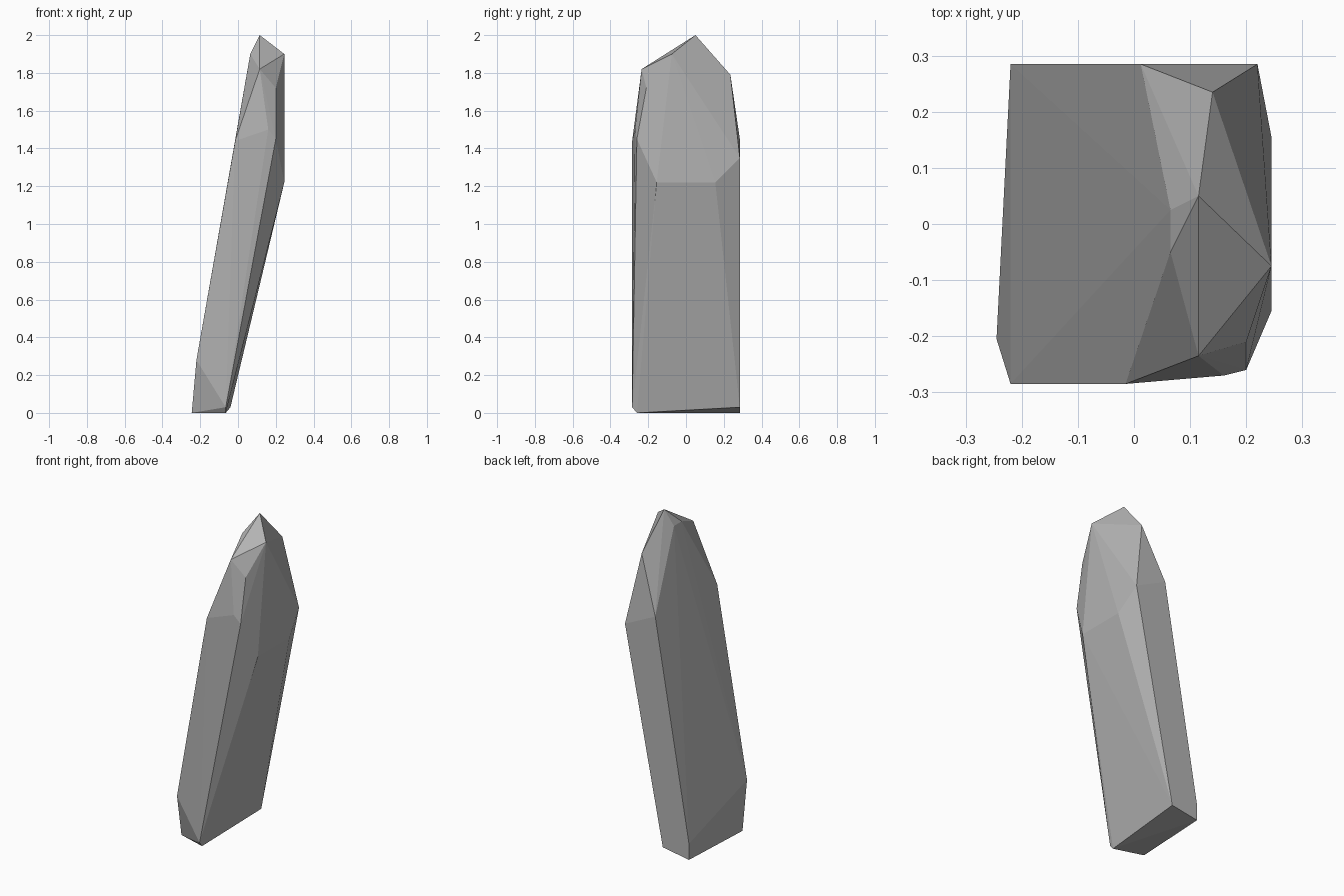
import bpy
import bmesh

cube = bpy.data.objects.get("Cube")
if cube:
    bpy.data.objects.remove(cube, do_unlink=True)

# Plain grey stone
stone = bpy.data.materials.new("grey_stone")
stone.use_nodes = True
grey = (0.45, 0.45, 0.45, 1)
stone.diffuse_color = grey
stone.node_tree.nodes["Principled BSDF"].inputs["Base Color"].default_value = grey

# Chipped foot of the leaning slab
foot = [(-0.245, -0.205, 0), (-0.22, 0.285, 0), (-0.04, 0.285, 0.03),
        (-0.065, -0.26, 0), (-0.065, -0.285, 0.03),
        (-0.22, -0.285, 0.28), (-0.22, 0.285, 0.1)]

# Shoulder corners where the long faces end
shoulder = [(0.245, 0.155, 1.22), (0.245, -0.155, 1.22), (0.22, 0.285, 1.35),
            (0.012, 0.285, 1.45), (-0.015, -0.285, 1.44),
            (0.2, -0.26, 1.45), (0.16, -0.27, 1.5)]

# Faceted crown with its peak
crown = [(0.2, -0.21, 1.72), (0.14, 0.235, 1.79), (0.115, -0.235, 1.82),
         (0.245, -0.075, 1.9), (0.065, 0.025, 1.9), (0.065, -0.05, 1.9),
         (0.115, 0.05, 2)]


def faceted_stone(name, corners, material):
    """Wrap flat facets around the corner points."""
    bm = bmesh.new()
    for co in corners:
        bm.verts.new(co)
    bmesh.ops.convex_hull(bm, input=bm.verts[:])
    loose = [v for v in bm.verts if not v.link_faces]
    bmesh.ops.delete(bm, geom=loose, context="VERTS")
    bmesh.ops.recalc_face_normals(bm, faces=bm.faces[:])
    mesh = bpy.data.meshes.new(name)
    bm.to_mesh(mesh)
    bm.free()
    mesh.materials.append(material)
    obj = bpy.data.objects.new(name, mesh)
    bpy.context.collection.objects.link(obj)
    return obj


faceted_stone("leaning_stone", foot + shoulder + crown, stone)
